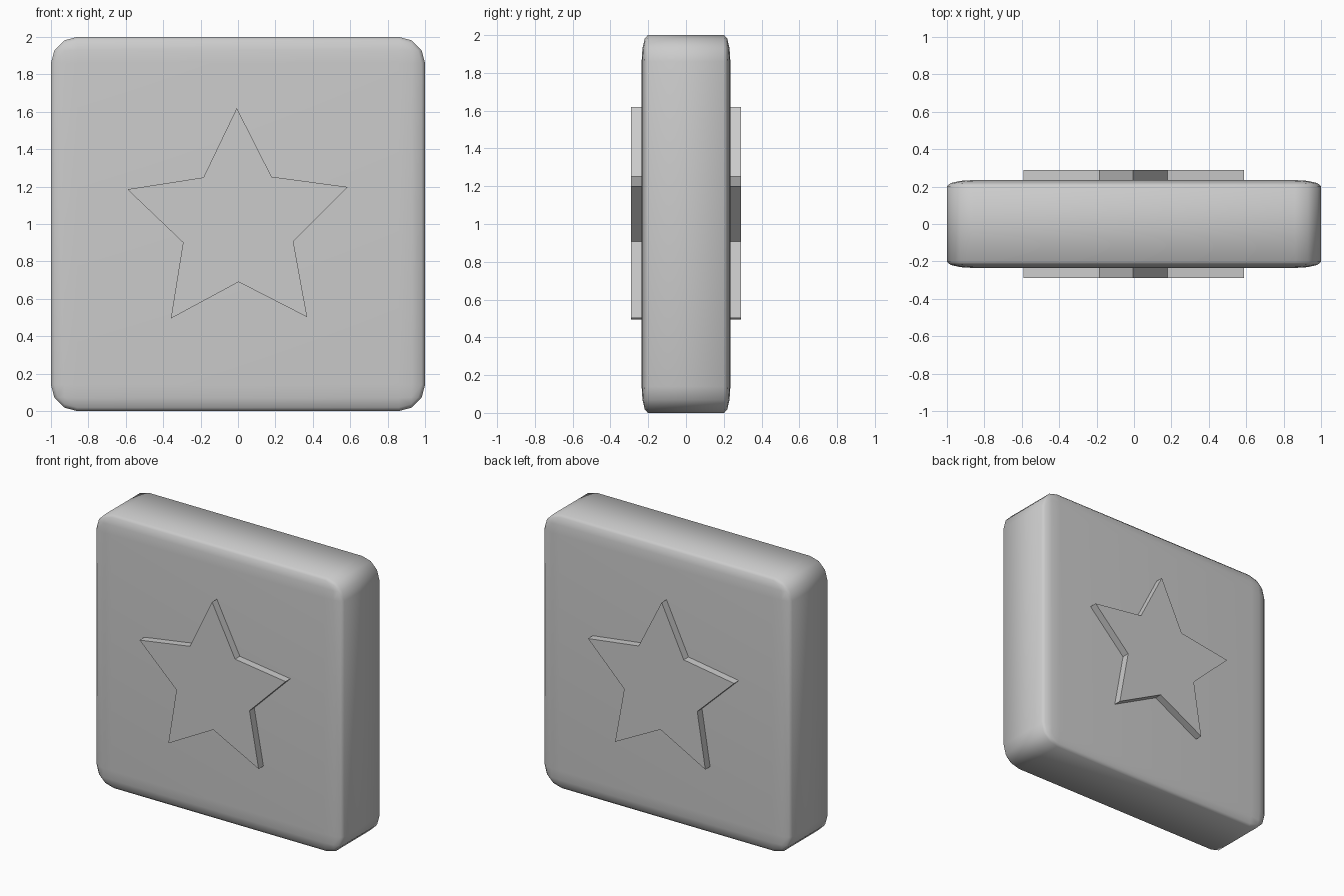
import bpy, bmesh, math

if "Cube" in bpy.data.objects:
    bpy.data.objects.remove(bpy.data.objects["Cube"])


def add_object(name, bm):
    bmesh.ops.recalc_face_normals(bm, faces=bm.faces)
    mesh = bpy.data.meshes.new(name)
    bm.to_mesh(mesh)
    bm.free()
    obj = bpy.data.objects.new(name, mesh)
    bpy.context.collection.objects.link(obj)
    return obj


# Rounded slab: bevelled cube flattened in depth so the bevel squashes too
bm = bmesh.new()
bmesh.ops.create_cube(bm, size=2)
bmesh.ops.bevel(bm, geom=bm.edges[:], offset=0.14, segments=3,
                profile=0.5, affect='EDGES')
bmesh.ops.scale(bm, vec=(1, 0.235, 1), verts=bm.verts)
bmesh.ops.translate(bm, vec=(0, 0, 1), verts=bm.verts)
for f in bm.faces:
    f.smooth = True
add_object("rounded_block", bm)

# Five-pointed star passing through the slab, raised on front and back
bm = bmesh.new()
verts = []
for i in range(10):
    r = 0.62 if i % 2 == 0 else 0.31
    a = math.radians(90.6 + 36 * i)
    verts.append(bm.verts.new((r * math.cos(a), -0.29, 1 + r * math.sin(a))))
face = bm.faces.new(verts)
ext = bmesh.ops.extrude_face_region(bm, geom=[face], use_keep_orig=True)
moved = [e for e in ext["geom"] if isinstance(e, bmesh.types.BMVert)]
bmesh.ops.translate(bm, vec=(0, 0.58, 0), verts=moved)
add_object("raised_star", bm)
